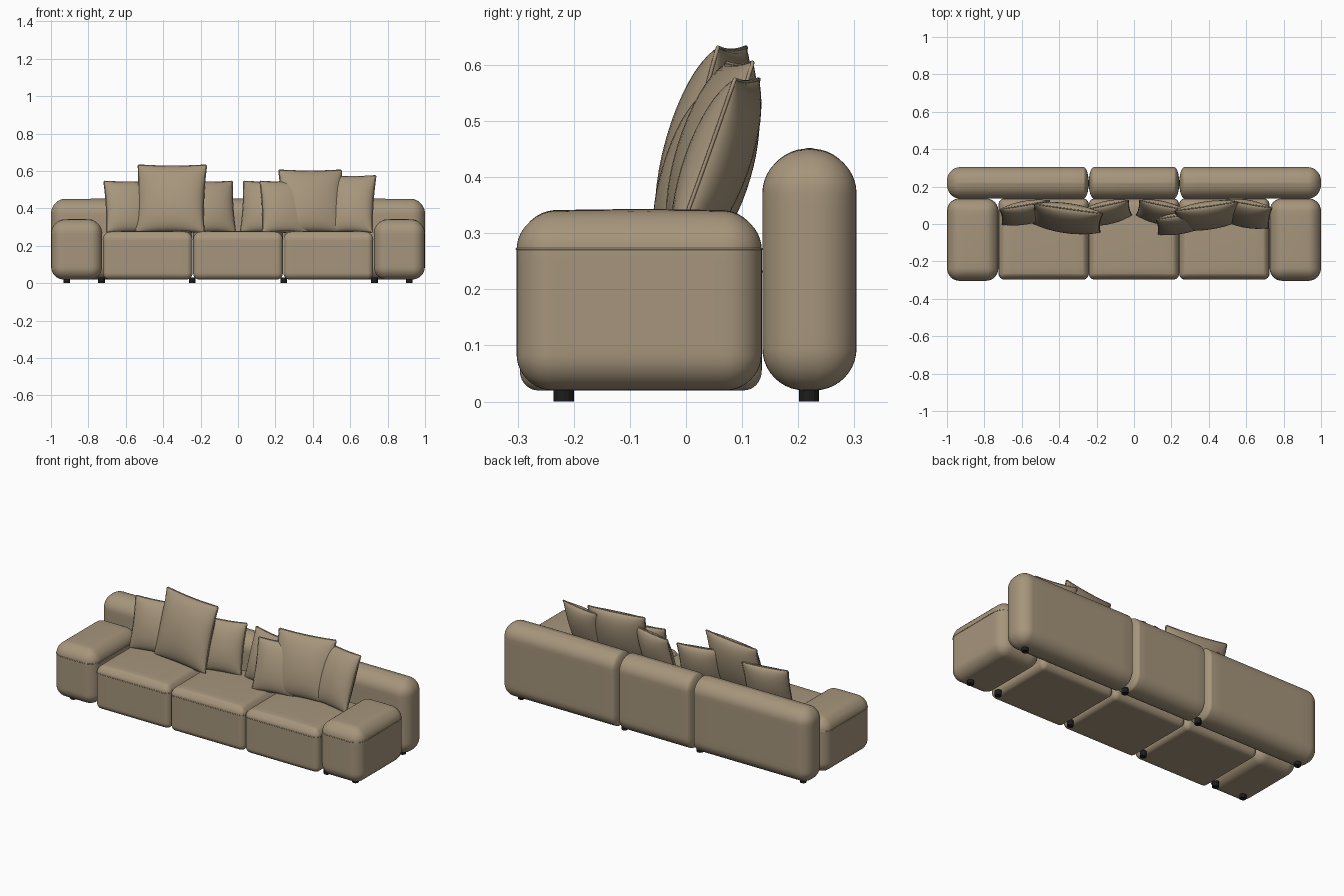
import bpy, bmesh, math
from mathutils import Matrix, Vector

if "Cube" in bpy.data.objects:
    bpy.data.objects.remove(bpy.data.objects["Cube"])


def material(name, rgb):
    m = bpy.data.materials.new(name)
    m.use_nodes = True
    m.diffuse_color = (*rgb, 1)
    bsdf = m.node_tree.nodes["Principled BSDF"]
    bsdf.inputs["Base Color"].default_value = (*rgb, 1)
    bsdf.inputs["Roughness"].default_value = 0.8
    return m


FABRIC = material("tan fabric", (0.38, 0.30, 0.20))
BLACK = material("black plastic", (0.012, 0.012, 0.012))


def add_mesh(name, bm, mat, smooth=True):
    bmesh.ops.recalc_face_normals(bm, faces=bm.faces)
    for f in bm.faces:
        f.smooth = smooth
    me = bpy.data.meshes.new(name)
    bm.to_mesh(me)
    bm.free()
    me.materials.append(mat)
    ob = bpy.data.objects.new(name, me)
    bpy.context.collection.objects.link(ob)
    return ob


def soft_block(name, lo, hi, r_lo, r_hi, puff=0.0):
    """Upholstered block: separate corner radii on the low and high sides of each axis."""
    bm = bmesh.new()
    bmesh.ops.create_cube(bm, size=2)
    bmesh.ops.subdivide_edges(bm, edges=bm.edges, cuts=19, use_grid_fill=True)
    for v in bm.verts:
        u = v.co.copy()
        inner, d, rad = Vector(), Vector(), Vector()
        for i in range(3):
            a, b = lo[i] + r_lo[i], hi[i] - r_hi[i]
            t = max(-0.5, min(0.5, u[i])) + 0.5
            inner[i] = a + (b - a) * t
            corner = max(0, abs(u[i]) - 0.5) * 2
            d[i] = math.copysign(math.tan(corner * math.pi / 4), u[i])
            rad[i] = r_hi[i] if u[i] > 0 else r_lo[i]
        d.normalize()
        v.co = inner + d * rad
        # crown the top
        if u.z > 0.5:
            v.co.z += puff * (1 - u.x ** 2) * (1 - u.y ** 2) * d.z
    return add_mesh(name, bm, FABRIC)


def piping(name, points, radius):
    cu = bpy.data.curves.new(name, "CURVE")
    cu.dimensions = "3D"
    cu.bevel_depth = radius
    cu.bevel_resolution = 1
    sp = cu.splines.new("POLY")
    sp.points.add(len(points) - 1)
    for p, co in zip(sp.points, points):
        p.co = (*co, 1)
    sp.use_cyclic_u = True
    cu.materials.append(FABRIC)
    ob = bpy.data.objects.new(name, cu)
    bpy.context.collection.objects.link(ob)
    return ob


def seam_ring(name, lo, hi, r, z):
    pts = []
    for k, (cx, cy) in enumerate([(hi[0] - r, hi[1] - r), (lo[0] + r, hi[1] - r),
                                  (lo[0] + r, lo[1] + r), (hi[0] - r, lo[1] + r)]):
        for j in range(7):
            a = math.pi / 2 * (k + j / 6)
            pts.append((cx + r * math.cos(a), cy + r * math.sin(a), z))
    piping(name, pts, 0.002)


def pillow(name, x, y, top, width, lean, turn, thick):
    """Knife-edge pillow standing on the seat, leaning back and turned about z."""
    base = 0.272
    h = (top - base) / math.cos(math.radians(lean))
    n = 20

    def outline(u, v):
        px = width / 2 * u * (1 - 0.05 * (1 - v * v) * u * u)
        pz = h / 2 * v * (1 - 0.035 * (1 - u * u) * v * v)
        return px, pz

    bm = bmesh.new()
    for side in (-1, 1):
        rows = []
        for j in range(n + 1):
            v = math.sin(math.pi / 2 * (2 * j / n - 1))
            row = []
            for i in range(n + 1):
                u = math.sin(math.pi / 2 * (2 * i / n - 1))
                px, pz = outline(u, v)
                bulge = max(0, (1 - u * u) * (1 - v * v)) ** 0.5
                row.append(bm.verts.new((px, side * thick / 2 * bulge, pz)))
            rows.append(row)
        for j in range(n):
            for i in range(n):
                bm.faces.new((rows[j][i], rows[j][i + 1], rows[j + 1][i + 1], rows[j + 1][i]))
    bmesh.ops.remove_doubles(bm, verts=bm.verts, dist=0.0001)
    ob = add_mesh(name, bm, FABRIC)

    # welt around the edge
    steps = [-0.97 + 1.94 * k / 12 for k in range(13)]
    loop = ([(s, -1) for s in steps] + [(1, s) for s in steps]
            + [(-s, 1) for s in steps] + [(-1, -s) for s in steps])
    welt = piping(name + "_welt", [(p[0], 0, p[1]) for p in (outline(*q) for q in loop)], 0.0035)
    place = (Matrix.Translation((x, y, base)) @ Matrix.Rotation(math.radians(turn), 4, "Z")
             @ Matrix.Rotation(math.radians(-lean), 4, "X") @ Matrix.Translation((0, 0, h / 2)))
    ob.matrix_world = place
    welt.matrix_world = place


# Seat modules
for label, x in (("right", -0.483), ("middle", 0), ("left", 0.483)):
    lo, hi = (x - 0.24, -0.296, 0.02), (x + 0.24, 0.135, 0.268)
    r = (0.032, 0.032, 0.035)
    soft_block(label + "_seat", lo, hi, r, r, 0.012)
    seam_ring(label + "_seat_seam", lo, hi, 0.032, 0.232)

# Arm modules
for label, s in (("right", -1), ("left", 1)):
    xs = sorted((s * 0.727, s * 0.998))
    lo, hi = (xs[0], -0.302, 0.02), (xs[1], 0.135, 0.335)
    r = (0.065, 0.065, 0.065)
    soft_block(label + "_arm", lo, hi, r, r, 0.008)
    seam_ring(label + "_arm_seam", lo, hi, 0.065, 0.272)

# Backrest modules, tighter corners where they meet
big, small = (0.07, 0.075, 0.075), (0.028, 0.075, 0.075)
for label, x0, x1, ra, rb in (("right", -1, -0.243, big, small),
                              ("middle", -0.241, 0.241, small, small),
                              ("left", 0.243, 1, small, big)):
    soft_block(label + "_backrest", (x0, 0.136, 0.02), (x1, 0.304, 0.446), ra, rb, 0.006)

# Feet
for row, y, xs in (("front", -0.218, (0.245, 0.73, 0.915)), ("rear", 0.219, (0.245, 0.915))):
    for i, x in enumerate(xs):
        for label, s in (("right", -1), ("left", 1)):
            bm = bmesh.new()
            bmesh.ops.create_cone(bm, cap_ends=True, segments=12, radius1=0.018, radius2=0.018,
                                  depth=0.03, matrix=Matrix.Translation((s * x, y, 0.015)))
            add_mesh(f"{label}_{row}_foot_{i + 1}", bm, BLACK, smooth=False)

# Scatter pillows: x, y, top, width, lean, turn, thickness
pillow("right_outer_pillow", -0.57, 0.02, 0.545, 0.27, 17, 10, 0.10)
pillow("right_large_pillow", -0.365, -0.02, 0.632, 0.37, 16, -8, 0.13)
pillow("right_inner_pillow", -0.135, 0.02, 0.545, 0.25, 17, 12, 0.10)
pillow("left_inner_pillow", 0.135, 0.02, 0.545, 0.25, 17, -12, 0.10)
pillow("left_small_pillow", 0.255, -0.035, 0.545, 0.25, 17, 10, 0.09)
pillow("left_large_pillow", 0.40, -0.005, 0.605, 0.34, 17, 8, 0.12)
pillow("left_outer_pillow", 0.595, 0.0, 0.575, 0.25, 20, -10, 0.11)
